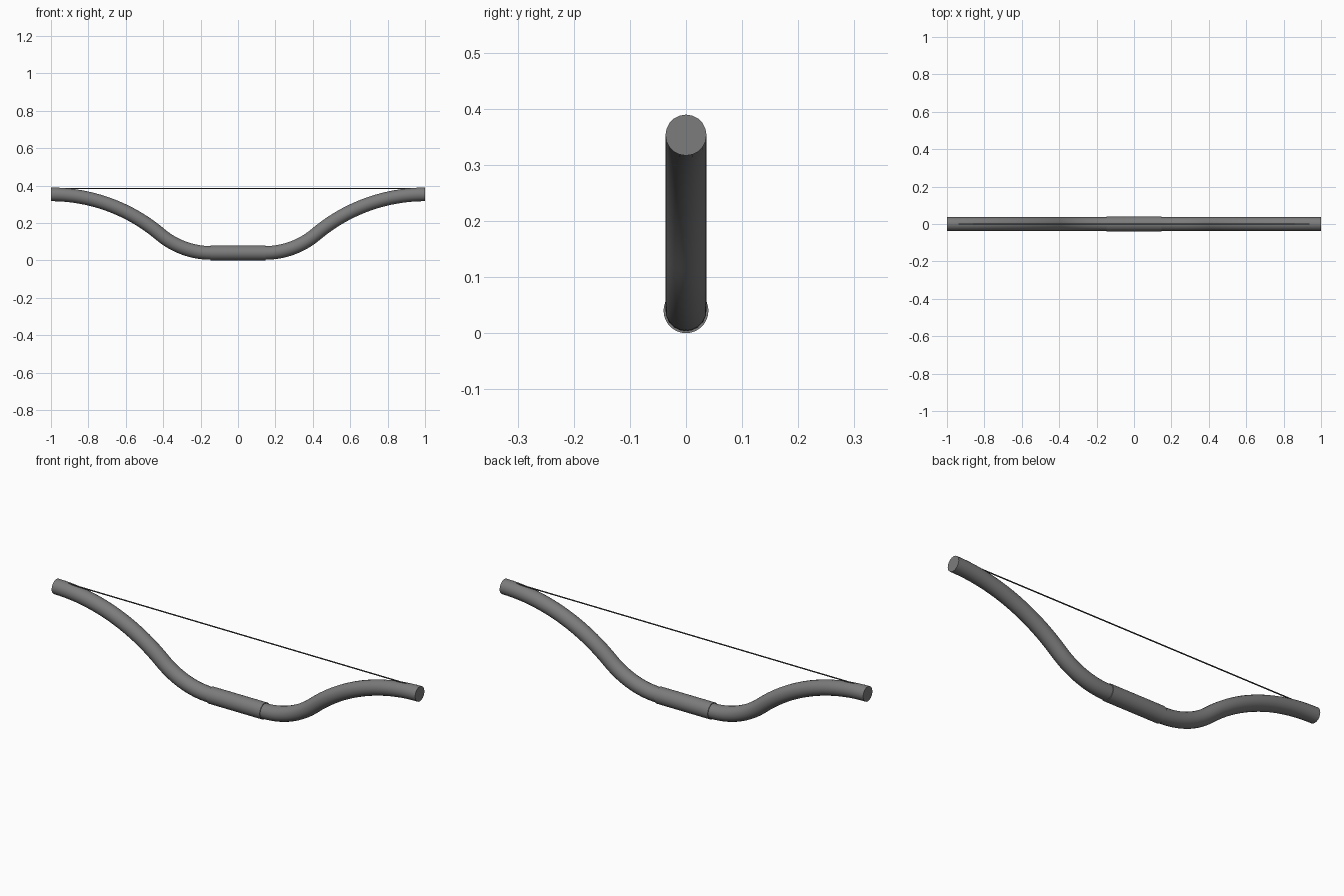
import bpy
from math import sin, cos, atan, pi

if "Cube" in bpy.data.objects:
    bpy.data.objects.remove(bpy.data.objects["Cube"])

dark = bpy.data.materials.new("dark_grey")
dark.diffuse_color = (0.2, 0.2, 0.2, 1)
dark.use_nodes = True
dark.node_tree.nodes["Principled BSDF"].inputs["Base Color"].default_value = dark.diffuse_color
black = bpy.data.materials.new("string_black")
black.diffuse_color = (0.05, 0.05, 0.05, 1)
black.use_nodes = True
black.node_tree.nodes["Principled BSDF"].inputs["Base Color"].default_value = black.diffuse_color


def finish(ob, name, mat):
    ob.name = name
    ob.data.materials.append(mat)
    bpy.ops.object.select_all(action='DESELECT')
    ob.select_set(True)
    bpy.context.view_layer.objects.active = ob
    bpy.ops.object.shade_smooth_by_angle(angle=0.7)


def tube(name, pts, radius, mat):
    cu = bpy.data.curves.new(name, 'CURVE')
    cu.dimensions = '3D'
    cu.bevel_depth = radius
    cu.bevel_resolution = 8
    cu.use_fill_caps = True
    sp = cu.splines.new('POLY')
    sp.points.add(len(pts) - 1)
    for p, (x, z) in zip(sp.points, pts):
        p.co = (x, 0, z, 1)
    ob = bpy.data.objects.new(name, cu)
    bpy.context.collection.objects.link(ob)
    bpy.ops.object.select_all(action='DESELECT')
    ob.select_set(True)
    bpy.context.view_layer.objects.active = ob
    bpy.ops.object.convert(target='MESH')
    finish(bpy.context.view_layer.objects.active, name, mat)


def cylinder(name, radius, half, z, sides, mat):
    bpy.ops.mesh.primitive_cylinder_add(vertices=sides, radius=radius, depth=2 * half,
                                        location=(0, 0, z), rotation=(0, pi / 2, 0))
    finish(bpy.context.object, name, mat)


# Limb centre line: two tangent arcs from the grip out to the tip
X0, Z0, X1, Z1 = 0.145, 0.04, 1.0, 0.353
ang = 2 * atan((Z1 - Z0) / (X1 - X0))
r_in = 0.42
r_out = (X1 - X0) / sin(ang) - r_in
n_in, n_out = 14, 20
half = [(X0 + r_in * sin(ang * i / n_in), Z0 + r_in * (1 - cos(ang * i / n_in)))
        for i in range(n_in + 1)]
half += [(X1 - r_out * sin(ang * i / n_out), Z1 - r_out * (1 - cos(ang * i / n_out)))
         for i in range(n_out - 1, -1, -1)]
tube("bow_limbs", [(-x, z) for x, z in reversed(half)] + half, 0.0365, dark)

# Grip sleeve and string
cylinder("grip", 0.04, 0.147, 0.04, 32, dark)
cylinder("string", 0.003, 0.97, 0.3845, 12, black)
